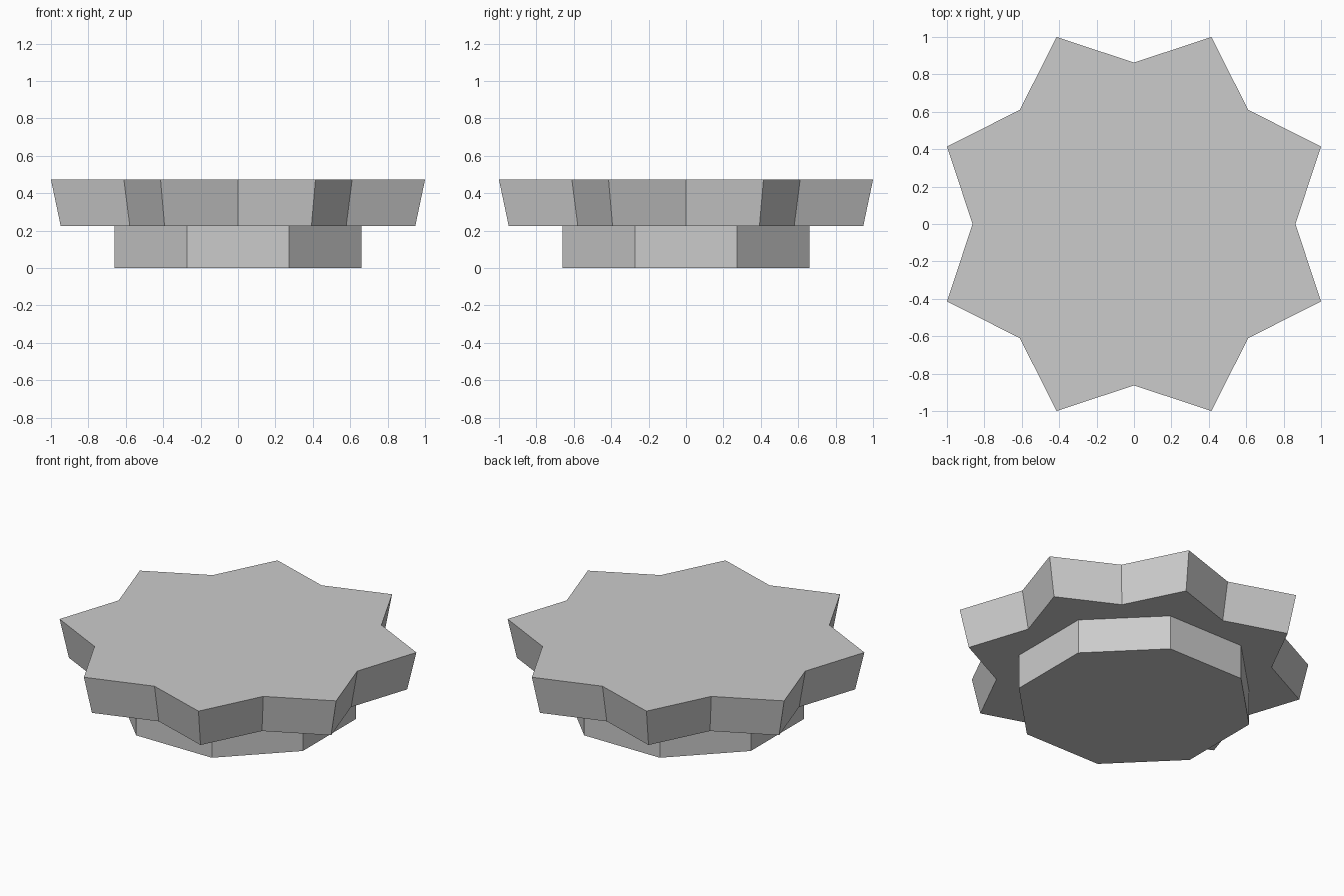
import bpy
import bmesh
from math import cos, sin, pi

cube = bpy.data.objects.get("Cube")
if cube:
    bpy.data.objects.remove(cube, do_unlink=True)

# One plain grey for the whole model
grey = bpy.data.materials.new("light grey")
grey.use_nodes = True
colour = (0.6, 0.6, 0.6, 1)
grey.diffuse_color = colour
grey.node_tree.nodes["Principled BSDF"].inputs["Base Color"].default_value = colour


def ring(radii, count, start):
    """Outline of count points, cycling through the given radii."""
    return [(radii[i % len(radii)] * cos(start + 2 * pi * i / count),
             radii[i % len(radii)] * sin(start + 2 * pi * i / count))
            for i in range(count)]


def prism(name, outline, z_low, z_high, low_scale=1.0):
    """Closed flat-sided solid whose lower outline may be scaled."""
    bm = bmesh.new()
    low = [bm.verts.new((x * low_scale, y * low_scale, z_low)) for x, y in outline]
    high = [bm.verts.new((x, y, z_high)) for x, y in outline]
    bm.faces.new(low[::-1])
    bm.faces.new(high)
    n = len(outline)
    for i in range(n):
        j = (i + 1) % n
        bm.faces.new((low[i], low[j], high[j], high[i]))
    mesh = bpy.data.meshes.new(name)
    bm.to_mesh(mesh)
    bm.free()
    mesh.materials.append(grey)
    obj = bpy.data.objects.new(name, mesh)
    bpy.context.collection.objects.link(obj)
    return obj


# Octagonal foot
prism("octagonal_base", ring([0.715], 8, pi / 8), 0, 0.225)

# Eight-pointed star slab, tapering inward towards the foot
prism("star_top", ring([1.0824, 0.863], 16, pi / 8), 0.225, 0.472, 0.948)
